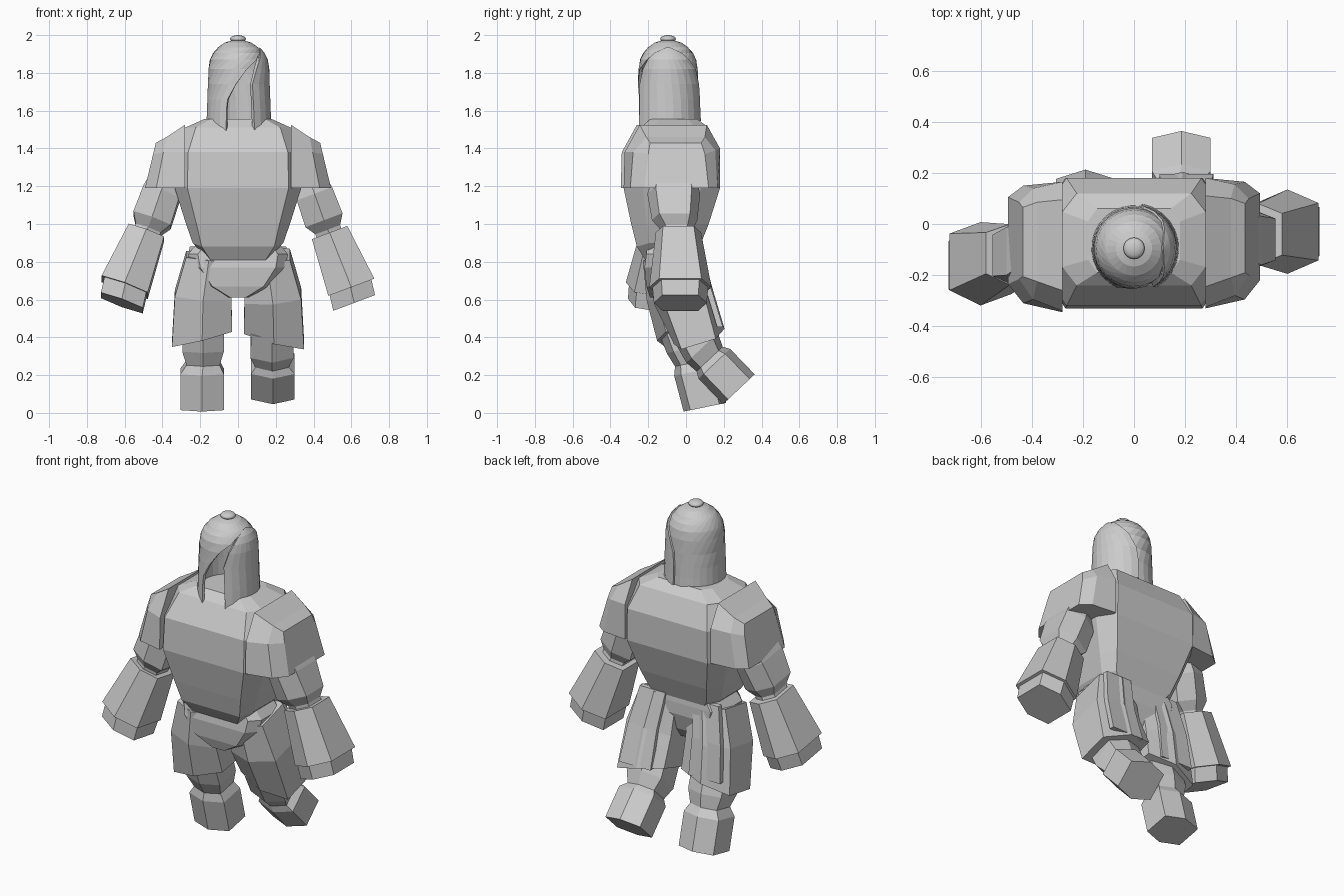
import bpy, bmesh, math
from mathutils import Vector

cube = bpy.data.objects.get("Cube")
if cube:
    bpy.data.objects.remove(cube, do_unlink=True)

grey = bpy.data.materials.new("plain grey")
grey.use_nodes = True
grey.diffuse_color = (0.6, 0.6, 0.6, 1)
grey.node_tree.nodes["Principled BSDF"].inputs["Base Color"].default_value = (0.6, 0.6, 0.6, 1)


def loft(name, rings, closed=True):
    """Skin equal-length rings of points; closed rings get end caps."""
    bm = bmesh.new()
    rows = [[bm.verts.new(p) for p in ring] for ring in rings]
    n = len(rows[0])
    for a, b in zip(rows, rows[1:]):
        for i in range(n if closed else n - 1):
            j = (i + 1) % n
            bm.faces.new((a[i], a[j], b[j], b[i]))
    if closed:
        bm.faces.new(rows[0])
        bm.faces.new(rows[-1])
    else:
        bmesh.ops.remove_doubles(bm, verts=bm.verts, dist=0.0005)
    bmesh.ops.recalc_face_normals(bm, faces=bm.faces)
    mesh = bpy.data.meshes.new(name)
    bm.to_mesh(mesh)
    bm.free()
    mesh.materials.append(grey)
    obj = bpy.data.objects.new(name, mesh)
    bpy.context.collection.objects.link(obj)
    return obj


def limb(name, stations, side=1, axis=None, slope=0):
    """Blunt six-sided limb through stations (x, y, z, half width, half depth)."""
    pts = [Vector((side * s[0], s[1], s[2])) for s in stations]
    d = (Vector(axis) if axis else pts[-1] - pts[0]).normalized()
    u = Vector((1, 0, 0))
    u = (u - d * u.dot(d)).normalized()
    v = d.cross(u)
    rings = []
    for i, (p, s) in enumerate(zip(pts, stations)):
        ring = []
        for across, deep in ((1, .68), (0, 1), (-1, .68), (-1, -.68), (0, -1), (1, -.68)):
            q = p + u * across * s[3] + v * deep * s[4]
            if i == len(pts) - 1:
                q.z -= slope * side * across * s[3]
            ring.append(q)
        rings.append(ring)
    return loft(name, rings)


def octagon(z, hx, front, back, dip=0):
    """Chamfered section; dip lowers its front points."""
    c, h = (front + back) / 2, (back - front) / 2
    out = []
    for sx, sy in ((1, -.6), (1, .6), (.8, 1), (-.8, 1), (-1, .6), (-1, -.6), (-.8, -1), (.8, -1)):
        out.append((sx * hx, c + sy * h, z - (dip if sy == -1 else 0)))
    return out


# Torso and pelvis
loft("torso", [octagon(*s) for s in (
    (.80, .15, -.19, .04, .03), (.90, .24, -.26, .08, .02), (1.0, .275, -.29, .12),
    (1.19, .335, -.33, .18), (1.38, .33, -.32, .18), (1.51, .28, -.24, .12), (1.555, .18, -.19, .06))])
loft("pelvis", [octagon(*s) for s in (
    (.61, .05, -.19, .0), (.67, .17, -.21, .04), (.77, .25, -.22, .07), (.84, .265, -.21, .07),
    (.93, .19, -.2, .06))])

# Shoulder plates: wide inner face, bulging middle, smaller outer face
inner = ((-.245, 1.525), (.11, 1.525), (.18, 1.4), (.18, 1.19), (-.33, 1.19), (-.325, 1.38))
middle = ((-.21, 1.46), (.1, 1.46), (.155, 1.39), (.165, 1.19), (-.295, 1.19), (-.28, 1.38))
outer = ((-.19, 1.43), (.08, 1.43), (.1, 1.37), (.12, 1.19), (-.22, 1.19), (-.2, 1.37))
for side, word, shift in ((1, "left", 0), (-1, "right", -.015)):
    loft(word + "_shoulder_plate", [
        [(side * .28, y + shift, z) for y, z in inner],
        [(side * (.385 + .2 * (1.43 - z)), y + shift, z) for y, z in middle],
        [(side * (.435 + .24 * (1.43 - z)), y + shift, z) for y, z in outer]])

# Arms: shared shape, the right one swung further forward
for side, word, swing in ((1, "left", 0), (-1, "right", 1)):
    def bent(stations):
        return [(x, y - swing * (.04 + .16 * (1.2 - z)), z, w, d) for x, y, z, w, d in stations]
    aim = (side * .105, -.045 * swing, -.28)
    limb(word + "_upper_arm", bent([
        (.37, -.06, 1.26, .08, .11), (.405, -.065, 1.16, .1, .14), (.455, -.06, 1.02, .105, .12),
        (.475, -.05, .97, .07, .085), (.495, -.04, .92, .07, .085)]), side, aim)
    limb(word + "_forearm_guard", bent([
        (.485, -.04, .955, .1, .12), (.6, -.03, .665, .13, .165)]), side, aim)
    limb(word + "_hand", bent([
        (.59, -.03, .69, .118, .15), (.615, -.03, .582, .118, .14)]), side, aim)

# Legs: the left one kicked back
legs = {
    "left": (1, [(.155, -.06, .83, .12, .15), (.185, -.015, .62, .15, .16), (.19, .07, .405, .16, .14)],
             [(.18, .02, .47, .11, .12), (.18, .085, .345, .115, .115), (.18, .125, .285, .088, .095),
              (.185, .15, .26, .115, .115), (.185, .28, .125, .115, .115)], (0, .68, -.72)),
    "right": (-1, [(.155, -.08, .83, .12, .15), (.185, -.05, .62, .15, .16), (.19, -.01, .405, .16, .145)],
              [(.185, -.03, .46, .11, .12), (.185, .01, .34, .11, .115), (.185, .035, .265, .088, .095),
               (.19, .05, .22, .115, .115), (.19, .1, .03, .115, .115)], (0, .2, -.98)),
}
for word, (side, thigh, shin, aim) in legs.items():
    limb(word + "_thigh_guard", thigh, side, None, .33)
    limb(word + "_shin", shin[:4], side, aim)
    limb(word + "_boot", shin[3:], side, aim)
    # Thin plate hanging behind the thigh
    rings = []
    for (x, y, z, w, d), wide in ((thigh[0], .085), (thigh[1], .095), (thigh[2], .105)):
        x, y, z = side * (x + .015), y + d - .015, z + .05
        rings.append([(x - wide, y - .03, z), (x + wide, y - .03, z), (x + wide, y, z), (x - wide, y, z)])
    loft(word + "_back_plate", rings)


# Helmet: domed shell with a slit that curves up and closes over the left temple
def ramp(z, points):
    for (z0, a0), (z1, a1) in zip(points, points[1:]):
        if z <= z1:
            return a0 + (a1 - a0) * max(0, z - z0) / (z1 - z0)
    return points[-1][1]


def slit_start(z):
    return ramp(z, ((1.65, -22), (1.8, 8), (1.905, 58), (1.935, 85)))


def slit_end(z):
    return ramp(z, ((1.5, 30), (1.74, 27), (1.85, 40), (1.905, 58), (1.935, 85)))


def plate_end(z):
    return ramp(z, ((1.72, 170), (1.83, 150), (1.905, 122), (1.935, 95)))


def shell(name, levels, start, end, extra, segments):
    rings = []
    for row, z in enumerate(levels):
        r = .157 + .035 * (1.82 - z) if z < 1.82 else math.sqrt(max(.0001, .157 ** 2 - (z - 1.82) ** 2))
        ring = []
        for i in range(segments + 1):
            a = math.radians(start(z) + (end(z) - start(z)) * i / segments)
            low = .028 * math.cos(a) if row == 0 else 0
            ring.append(((r + extra) * math.sin(a), -.095 - (r + extra) * math.cos(a), z - low))
        rings.append(ring)
    obj = loft(name, rings, closed=False)
    thick = obj.modifiers.new("thickness", "SOLIDIFY")
    thick.thickness = .014
    return obj


levels = [1.518, 1.6, 1.66, 1.74, 1.82, 1.87, 1.905, 1.935, 1.96, 1.976]
shell("helmet", levels, slit_start, lambda z: slit_end(z) - 360, 0, 24)
shell("helmet_cheek_plate", levels[:8], slit_end, plate_end, .009, 10)

# Round knob on the crown
bpy.ops.mesh.primitive_uv_sphere_add(segments=16, ring_count=8, radius=1, location=(0, -.095, 1.98))
knob = bpy.context.object
knob.name = "helmet_knob"
knob.scale = (.042, .042, .02)
knob.data.materials.append(grey)
bpy.ops.object.shade_smooth_by_angle()
